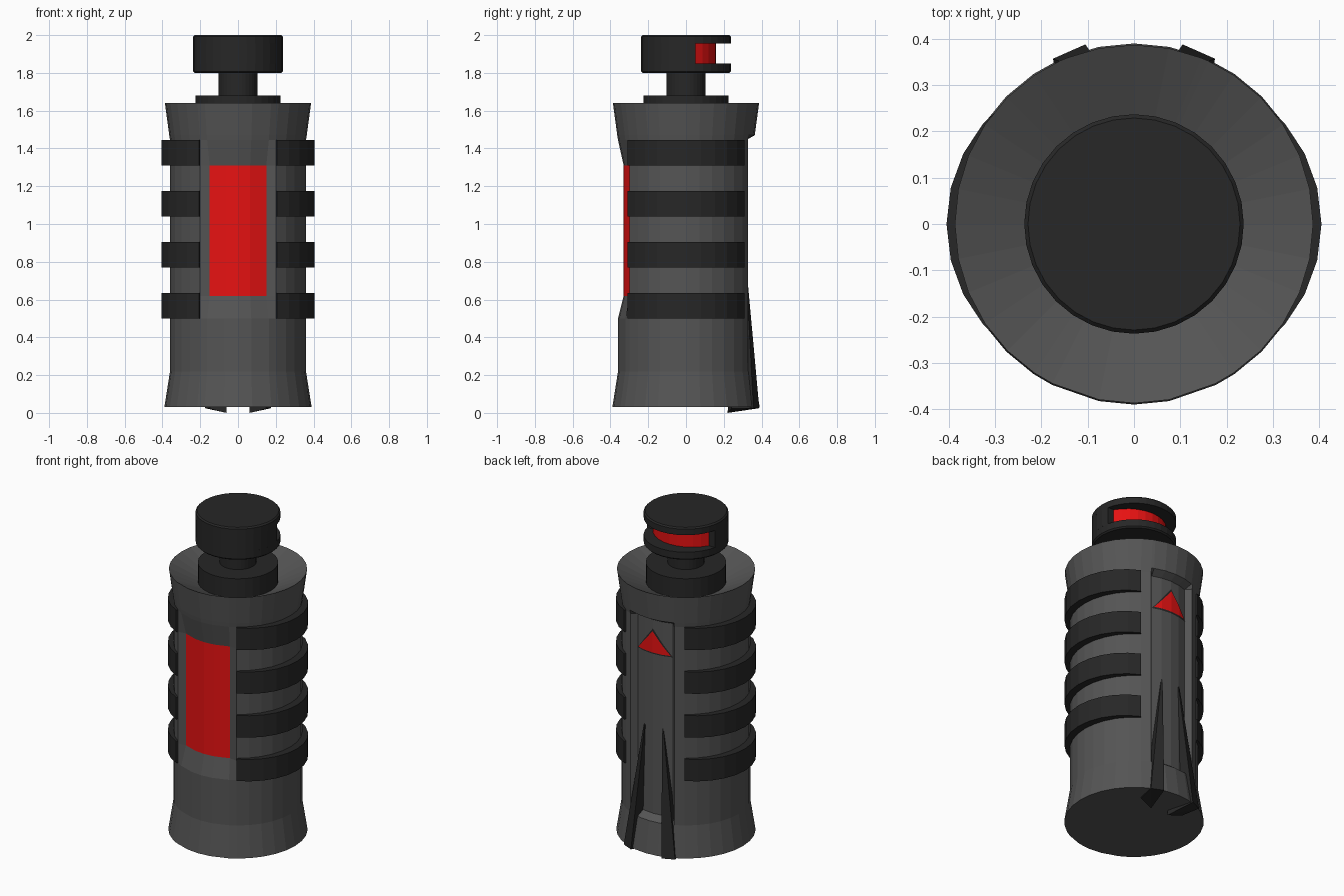
import bpy, bmesh, math
from math import sin, cos, radians, sqrt

if "Cube" in bpy.data.objects:
    bpy.data.objects.remove(bpy.data.objects["Cube"])


def material(name, rgb):
    m = bpy.data.materials.new(name)
    m.diffuse_color = (*rgb, 1)
    m.use_nodes = True
    m.node_tree.nodes["Principled BSDF"].inputs["Base Color"].default_value = m.diffuse_color
    return m


GREY = material("mid_grey", (0.09, 0.09, 0.09))
BLACK = material("near_black", (0.02, 0.02, 0.02))
RED = material("bright_red", (0.80, 0.006, 0.006))


def polar(r, deg, z):
    """Angle 0 faces the front (-y)."""
    return (r * sin(radians(deg)), -r * cos(radians(deg)), z)


def finish(bm, name, mats, fix=True):
    if fix:
        bmesh.ops.recalc_face_normals(bm, faces=bm.faces)
    me = bpy.data.meshes.new(name)
    bm.to_mesh(me)
    bm.free()
    for m in mats:
        me.materials.append(m)
    ob = bpy.data.objects.new(name, me)
    bpy.context.collection.objects.link(ob)
    return ob


def loft(name, rings, mats, mat_rule=None):
    """Join closed rings of points from bottom to top, capping both ends."""
    bm = bmesh.new()
    vs = [[bm.verts.new(p) for p in ring] for ring in rings]
    n = len(vs[0])
    for k in range(len(vs) - 1):
        for i in range(n):
            j = (i + 1) % n
            f = bm.faces.new((vs[k][i], vs[k][j], vs[k + 1][j], vs[k + 1][i]))
            if mat_rule:
                f.material_index = mat_rule(k, i)
    bm.faces.new(vs[0][::-1])
    bm.faces.new(vs[-1])
    return finish(bm, name, mats)


def lathe(name, profile, mat, sides=32):
    return loft(name, [[polar(r, 360 * i / sides, z) for i in range(sides)]
                       for r, z in profile], [mat])


# Body: polar grid whose front and back columns sink into recesses
FRONT, BACK = 27, 22
half = [0, 11.25, FRONT] + [11.25 * i for i in range(3, 14)] \
    + [180 - 24.5, 180 - BACK, 180 - 11.25]
angles = half + [180] + [360 - a for a in reversed(half[1:])]
profile = [(.39, .03), (.36, .22), (.36, .25), (.36, .5), (.36, .62), (.36, 1.31),
           (.36, 1.445), (.364, 1.47), (.387, 1.64), (.22, 1.56)]


def body_point(r, z, a):
    off = min(a, 360 - a)
    if off <= FRONT and .6 < z < 1.35:
        r = .33
    if off >= 180 - BACK and .24 < z < 1.45:
        r = .32
    return polar(r, a, z)


def body_mat(k, i):
    mid = (angles[i] + (angles[i + 1] if i + 1 < len(angles) else 360)) / 2
    return int(profile[k][1] == .62 and min(mid, 360 - mid) < FRONT)


loft("body", [[body_point(r, z, a) for a in angles] for r, z in profile],
     [GREY, RED], body_mat)

# Grip ribs: four crescents on each side
for side, word in ((1, "right"), (-1, "left")):
    for n in range(4):
        z0 = .5 + .27 * n
        steps = [-56.25 + 11.25 * i for i in range(11)]
        outer = [(.36 + .045 * cos(radians(1.35 * a)), a) for a in steps]
        inner = [(.34, a) for a in reversed(steps)]
        loft(f"grip_rib_{word}_{n + 1}",
             [[polar(r, side * 90 + a, z) for r, a in outer + inner]
              for z in (z0, z0 + .135)], [BLACK])

# Collar, neck and cap
lathe("collar", [(.225, 1.54), (.225, 1.68)], BLACK)
lathe("neck", [(.103, 1.66), (.103, 1.82)], BLACK)
lathe("cap_lower", [(.229, 1.80), (.237, 1.808), (.237, 1.85)], BLACK)
lathe("cap_upper", [(.237, 1.955), (.237, 1.992), (.229, 2.0)], BLACK)

# Cap middle: full at the front, cut back to a red band at the rear
edge = 90 + math.degrees(math.asin(.05 / .237))
front = [polar(.237, -edge + 2 * edge * i / 18, 0) for i in range(19)]
rear = [(.22 * sin(radians(t)), .22 * cos(radians(t)) - .06, 0)
        for t in range(60, -61, -12)]
outline = front + rear
loft("cap_middle", [[(x, y, z) for x, y, _ in outline] for z in (1.85, 1.955)],
     [BLACK, RED], lambda k, i: int(len(front) <= i < len(outline) - 1))


# Triangle marker in the rear channel: red plate on a dark border
def triangle_plate(name, r, w, z0, z1, mat):
    bm = bmesh.new()
    step = r * sin(radians(11.25))
    cols = []
    for x in (-w, -step, 0, step, w):
        # follow the facets of the channel floor
        ax = abs(x)
        y1, x2, y2 = r * cos(radians(11.25)), r * sin(radians(BACK)), r * cos(radians(BACK))
        if ax <= step:
            y = r + (y1 - r) * ax / step
        else:
            y = y1 + (y2 - y1) * (ax - step) / (x2 - step)
        top = z0 + (z1 - z0) * (1 - ax / w)
        lo = bm.verts.new((x, y, z0))
        cols.append((lo, bm.verts.new((x, y, top)) if ax < w else lo))
    for (a, b), (c, d) in zip(cols, cols[1:]):
        pts = []
        for v in (a, b, d, c):
            if v not in pts:
                pts.append(v)
        bm.faces.new(pts)
    return finish(bm, name, [mat], fix=False)


triangle_plate("triangle_border", .323, .121, 1.236, 1.392, BLACK)
triangle_plate("triangle_marker", .327, .110, 1.245, 1.376, RED)

# Rear blades: long tapered wedges that hook under the base
for s, word in ((1, "right"), (-1, "left")):
    bm = bmesh.new()
    for x, y, z in ((.058, .318, .79), (.066, .316, .79), (.06, .28, .7),
                    (.105, .388, .025), (.175, .357, .025),
                    (.06, .22, 0), (.15, .24, .022), (.10, .25, .05)):
        bm.verts.new((s * x, y, z))
    res = bmesh.ops.convex_hull(bm, input=bm.verts)
    loose = [v for v in bm.verts if not v.link_faces]
    bmesh.ops.delete(bm, geom=loose, context='VERTS')
    finish(bm, f"rear_blade_{word}", [BLACK])
